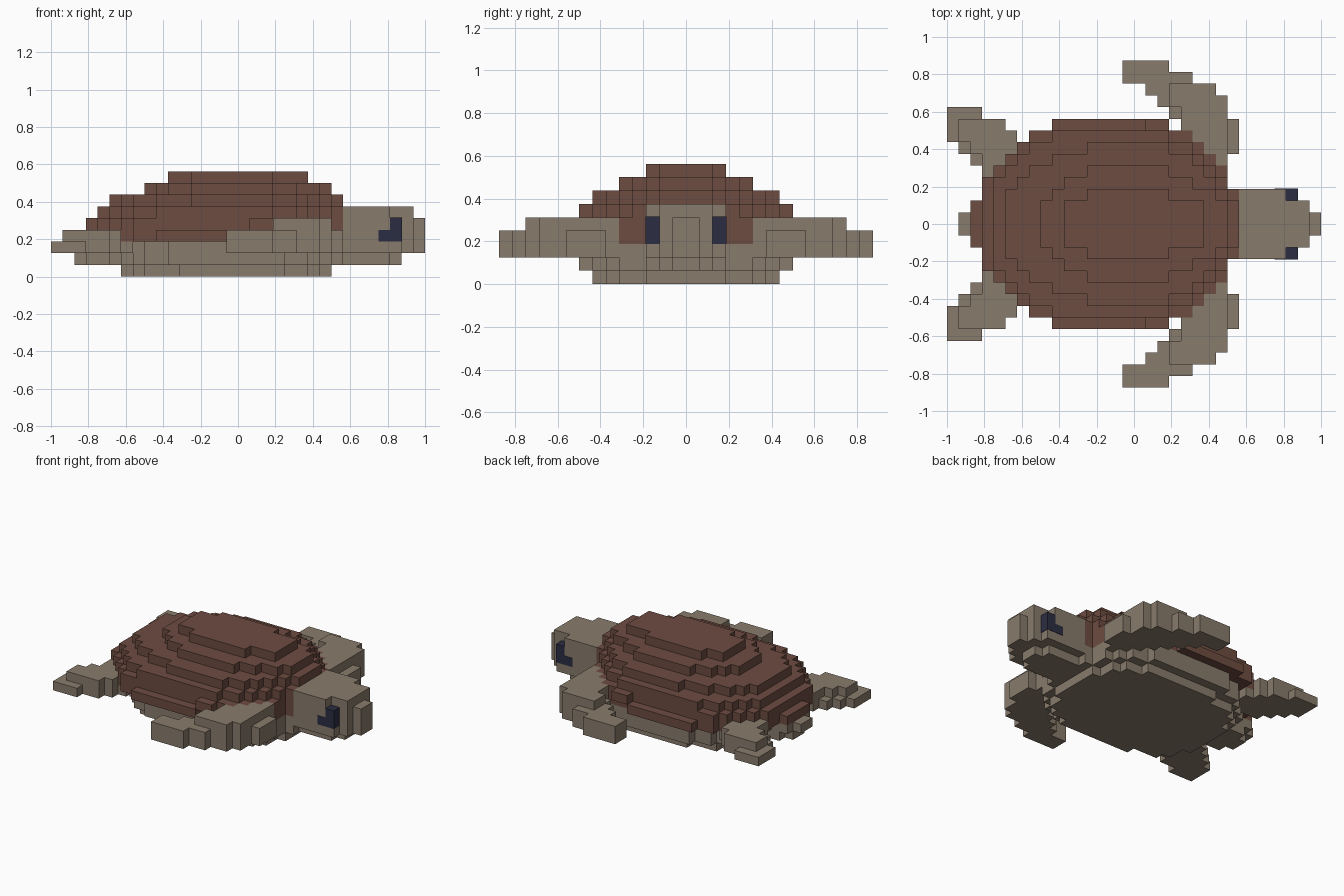
import bpy
import bmesh

cube = bpy.data.objects.get("Cube")
if cube:
    bpy.data.objects.remove(cube, do_unlink=True)

U = 1 / 16  # size of one block


def material(name, hex_code):
    rgb = [int(hex_code[i:i + 2], 16) / 255 for i in (0, 2, 4)]
    lin = [c / 12.92 if c <= 0.04045 else ((c + 0.055) / 1.055) ** 2.4 for c in rgb]
    mat = bpy.data.materials.new(name)
    mat.use_nodes = True
    mat.diffuse_color = (*lin, 1)
    bsdf = mat.node_tree.nodes["Principled BSDF"]
    bsdf.inputs["Base Color"].default_value = (*lin, 1)
    bsdf.inputs["Roughness"].default_value = 0.8
    return mat


SKIN = material("grey brown skin", "897B6C")
SHELL = material("shell brown", "6D4C41")
EYE = material("dark navy", "2B2D42")


def centred(steps):
    """Turn (half width, x0, x1) steps into rows symmetric about y = 0."""
    edges = [s[0] for s in steps]
    upper = [(edges[i], edges[i + 1], steps[i][1], steps[i][2]) for i in range(len(steps) - 1)]
    lower = [(-b, -a, x0, x1) for a, b, x0, x1 in reversed(upper)]
    h, x0, x1 = steps[-1]
    return upper + [(h, -h, x0, x1)] + lower


def stacked(top, spans):
    """One-block rows going down in y from the given top."""
    return [(top - i, top - i - 1, x0, x1) for i, (x0, x1) in enumerate(spans)]


def add_slab(bm, rows, z0, z1):
    """Extrude a stair-stepped outline made of rows (y top, y bottom, x0, x1)."""
    right = [(x1, y) for a, b, x0, x1 in rows for y in (a, b)]
    left = [(x0, y) for a, b, x0, x1 in reversed(rows) for y in (b, a)]
    pts = []
    for p in right + left:
        if not pts or p != pts[-1]:
            pts.append(p)
    face = bm.faces.new([bm.verts.new((x * U, y * U, z0 * U)) for x, y in pts])
    ext = bmesh.ops.extrude_face_region(bm, geom=[face], use_keep_orig=True)
    top = [g for g in ext["geom"] if isinstance(g, bmesh.types.BMVert)]
    bmesh.ops.translate(bm, verts=top, vec=(0, 0, (z1 - z0) * U))


def part(name, mat, slabs, mirror=False):
    bm = bmesh.new()
    for rows, z0, z1 in slabs:
        add_slab(bm, rows, z0, z1)
    bmesh.ops.recalc_face_normals(bm, faces=bm.faces)
    mesh = bpy.data.meshes.new(name)
    bm.to_mesh(mesh)
    bm.free()
    mesh.materials.append(mat)
    obj = bpy.data.objects.new(name, mesh)
    bpy.context.collection.objects.link(obj)
    if mirror:
        mod = obj.modifiers.new("mirror sides", "MIRROR")
        mod.use_axis = (False, True, False)
        mod.use_mirror_merge = False
    return obj


# Domed shell: stepped layers shrinking upward
part("shell", SHELL, [
    (centred([(8, -9, 5), (7, -10, 6), (6, -11, 7), (5, -12, 8), (4, -13, 8),
              (3, -13, 9), (2, -14, 9)]), 3, 4),
    (centred([(8, -9, 5), (7, -10, 6), (6, -11, 7), (5, -12, 8), (4, -13, 8),
              (3, -13, 9)]), 4, 5),
    (centred([(8, -7, 3), (7, -9, 5), (6, -10, 6), (5, -11, 7), (4, -12, 8),
              (3, -12, 9)]), 5, 6),
    (centred([(7, -4, 3), (6, -7, 5), (5, -9, 6), (4, -10, 7), (3, -11, 8),
              (2, -11, 9)]), 6, 7),
    (centred([(5, -4, 3), (4, -6, 5), (3, -7, 7), (2, -8, 8)]), 7, 8),
    (centred([(3, -4, 3), (2, -6, 6)]), 8, 9),
])

# Rim along each side of the shell, raised at its front end
part("shell_rim", SHELL, [
    ([(9, 8, -7, 1)], 3, 4),
    ([(9, 8, 1, 3)], 4, 5),
], mirror=True)

# Belly
part("belly", SKIN, [
    (centred([(7, -5, 4), (6, -8, 6), (5, -9, 7), (3, -10, 8)]), 0, 1),
    (centred([(8, -6, 4), (7, -8, 6), (6, -9, 7), (5, -10, 8), (3, -11, 9)]), 1, 2),
    (centred([(8, -6, 4), (7, -8, 6), (6, -10, 7), (5, -11, 8), (3, -12, 9)]), 2, 3),
])

# Tail
part("tail", SKIN, [
    (centred([(2, -13, -10), (1, -14, -10)]), 1, 2),
    (centred([(2, -14, -10), (1, -15, -10)]), 2, 3),
])

# Head with chin and stepped snout
part("head", SKIN, [
    (centred([(2, 8, 13), (1, 8, 14)]), 1, 2),
    (centred([(3, 9, 14), (2, 9, 15), (1, 9, 16)]), 2, 5),
    (centred([(3, 9, 13), (2, 9, 15)]), 5, 6),
])

# L-shaped eyes, standing just proud of the head
E = 0.04
part("eyes", EYE, [
    ([(3 + E, 2, 12, 14 + E)], 3, 4),
    ([(3 + E, 2, 13, 14 + E)], 4, 5 + E),
], mirror=True)

# Front flippers sweep outward and back
part("front_flippers", SKIN, [
    (stacked(14, [(-1, 3), (-1, 5), (1, 7), (2, 8), (3, 8), (4, 9), (5, 9), (5, 9),
                  (5, 8)]), 2, 4),
    (stacked(12, [(3, 7), (3, 8), (4, 8), (4, 8), (5, 8), (6, 8), (7, 8)]), 4, 5),
], mirror=True)

# Hind flippers with a lower outer edge
part("hind_flippers", SKIN, [
    (stacked(10, [(-16, -13), (-16, -11), (-16, -10), (-15, -9), (-14, -8), (-13, -8)]), 2, 3),
    (stacked(9, [(-15, -11), (-15, -10), (-14, -9), (-13, -8), (-13, -8)]), 3, 4),
], mirror=True)
